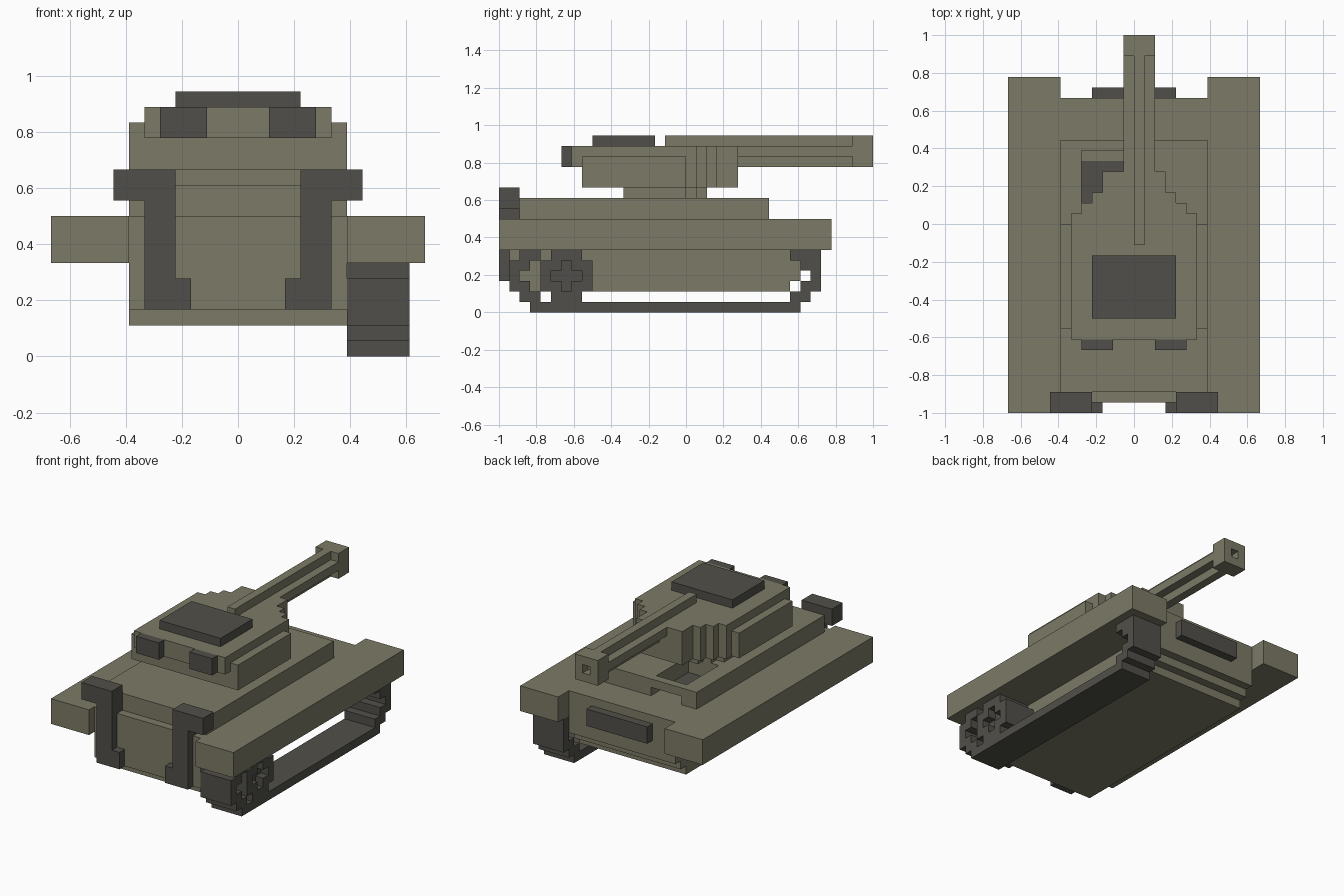
import bpy, bmesh, math
from itertools import product
from mathutils import Vector

cube = bpy.data.objects.get("Cube")
if cube:
    bpy.data.objects.remove(cube, do_unlink=True)

U = 1 / 18  # size of one block


def material(name, rgb):
    m = bpy.data.materials.new(name)
    m.use_nodes = True
    m.diffuse_color = (*rgb, 1)
    m.node_tree.nodes["Principled BSDF"].inputs["Base Color"].default_value = (*rgb, 1)
    return m


olive = material("olive green", (0.2, 0.196, 0.135))
dark = material("dark grey", (0.081, 0.078, 0.067))


def cells(boxes):
    """Unit blocks filled by boxes given as x, y, z ranges."""
    out = set()
    for x0, x1, y0, y1, z0, z1 in boxes:
        out |= set(product(range(x0, x1), range(y0, y1), range(z0, z1)))
    return out


def mirrored(boxes):
    return boxes + [(-b[1], -b[0], *b[2:]) for b in boxes]


def part(name, mat, add, cut=()):
    """Build the outer skin of a blocky solid and merge its flat faces."""
    solid = cells(add) - cells(cut)
    bm = bmesh.new()
    verts = {}

    def vert(p):
        key = tuple(round(c) for c in p)
        if key not in verts:
            verts[key] = bm.verts.new(Vector(key) * U)
        return verts[key]

    for c in solid:
        for axis, side in product(range(3), (0, 1)):
            n = list(c)
            n[axis] += 1 if side else -1
            if tuple(n) in solid:
                continue
            a, b = (axis + 1) % 3, (axis + 2) % 3
            loop = []
            for i, j in ((0, 0), (1, 0), (1, 1), (0, 1)):
                p = list(c)
                p[axis] += side
                p[a] += i
                p[b] += j
                loop.append(vert(p))
            bm.faces.new(loop if side else loop[::-1])
    bmesh.ops.dissolve_limit(bm, angle_limit=math.radians(1),
                             verts=bm.verts[:], edges=bm.edges[:])
    mesh = bpy.data.meshes.new(name)
    bm.to_mesh(mesh)
    bm.free()
    mesh.materials.append(mat)
    obj = bpy.data.objects.new(name, mesh)
    bpy.context.collection.objects.link(obj)
    return obj


# Hull: stepped belly, fenders and raised deck with an open hatch well
belly = [(-7, 7, -16, 10, 2, 3), (-7, 7, -17, 11, 3, 4), (-7, 7, -17, 12, 4, 9)]
fenders = mirrored([(7, 12, -18, 14, 6, 9)])
deck = [(-7, 7, -16, 8, 9, 11)]
well = [(-5, -1, 1, 7, 9, 11), (-5, -1, 7, 8, 9, 10)]
part("hull", olive, belly + fenders + deck, well)
floor = part("hatch_well_floor", dark, [(-5, -1, 1, 6, 9, 10)])
floor.scale.z = 0.1
floor.location.z = 9 * U * 0.9

# Front brackets and rear plate
part("front_brackets", dark, mirrored([
    (4, 6, -18, -17, 3, 12), (3, 4, -18, -17, 3, 5),
    (4, 6, -17, -16, 9, 12), (6, 8, -18, -16, 10, 12)]))
part("rear_plate", dark, [(-4, 4, 12, 13, 6, 8)])

# Track loop under one fender
part("track", dark, [(7, 11, *r) for r in (
    (-15, 11, 0, 1), (-16, -14, 1, 2), (-17, -15, 2, 3), (-17, -16, 3, 4),
    (-17, -15, 4, 5), (-16, -14, 5, 6),
    (10, 12, 1, 2), (11, 13, 2, 3), (12, 13, 3, 4), (11, 13, 4, 5), (10, 13, 5, 6))])

# Drive wheel with a recessed cross
part("drive_wheel", dark,
     [(7, 11, -14, -9, 2, 5), (7, 11, -13, -10, 1, 6)],
     [(10, 11, -13, -10, 3, 4), (10, 11, -12, -11, 2, 5)])

# Turret ring, tapering in steps to the rear
part("turret_ring", olive, [(-w, w, -6, y, 11, 12) for w, y in ((5, 0), (4, 1), (3, 2))])

# Turret body, side skirts and the gun, which merges into the roof
taper = [(-w, w, -10, y, 12, 16) for w, y in ((6, 1), (5, 2), (4, 3), (3, 5))]
brow = [(-6, 6, -11, -10, 14, 16)]
skirts = mirrored([(6, 7, -10, 0, 12, 15)])
gun = [(0, 1, -2, 16, 14, 17), (-1, 2, 5, 16, 15, 16), (-1, 2, 16, 18, 14, 17)]
part("turret_and_gun", olive, taper + brow + skirts + gun, [(0, 1, 17, 18, 15, 16)])

# Roof hatch and front vision blocks
part("roof_hatch", dark, [(-4, 4, -9, -3, 16, 17)])
part("vision_blocks", dark, mirrored([(2, 5, -12, -11, 14, 16)]))
